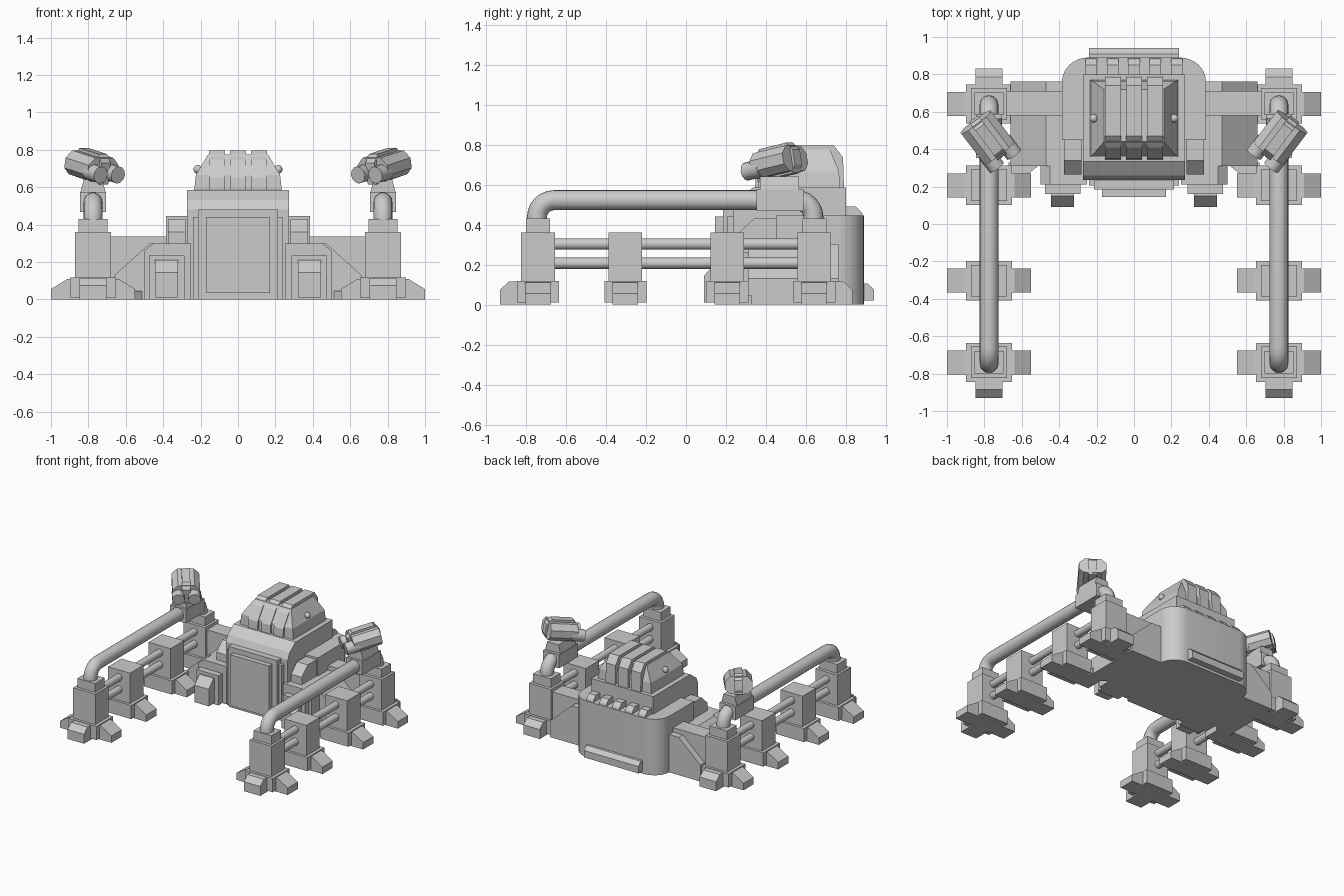
import bpy, bmesh, math
from mathutils import Matrix, Vector

if "Cube" in bpy.data.objects:
    bpy.data.objects.remove(bpy.data.objects["Cube"])


def finish(name, bm, mtx=None, smooth=False):
    bmesh.ops.recalc_face_normals(bm, faces=bm.faces)
    me = bpy.data.meshes.new(name)
    if mtx:
        bm.transform(mtx)
    bm.to_mesh(me)
    bm.free()
    ob = bpy.data.objects.new(name, me)
    bpy.context.collection.objects.link(ob)
    if smooth:
        bpy.ops.object.select_all(action='DESELECT')
        ob.select_set(True)
        bpy.context.view_layer.objects.active = ob
        bpy.ops.object.shade_smooth_by_angle(angle=math.radians(35))
    return ob


def prism(name, axis, pts, a, b, mtx=None, smooth=False):
    """Extrude a 2D outline along an axis from a to b."""
    put = {'x': lambda p, t: (t, p[0], p[1]),
           'y': lambda p, t: (p[0], t, p[1]),
           'z': lambda p, t: (p[0], p[1], t)}[axis]
    bm = bmesh.new()
    lo = [bm.verts.new(put(p, a)) for p in pts]
    hi = [bm.verts.new(put(p, b)) for p in pts]
    bm.faces.new(lo)
    bm.faces.new(hi)
    n = len(pts)
    for i in range(n):
        j = (i + 1) % n
        bm.faces.new((lo[i], lo[j], hi[j], hi[i]))
    return finish(name, bm, mtx, smooth)


def box(name, x0, x1, y0, y1, z0, z1, mtx=None):
    return prism(name, 'z', [(x0, y0), (x1, y0), (x1, y1), (x0, y1)], z0, z1, mtx)


def loft(name, rings):
    """Stack of rectangles (hx, y0, y1, z)."""
    bm = bmesh.new()
    vs = [[bm.verts.new(c) for c in ((-h, a, z), (h, a, z), (h, b, z), (-h, b, z))]
          for h, a, b, z in rings]
    bm.faces.new(vs[0])
    bm.faces.new(vs[-1])
    for p, q in zip(vs, vs[1:]):
        for i in range(4):
            j = (i + 1) % 4
            bm.faces.new((p[i], p[j], q[j], q[i]))
    return finish(name, bm)


def rod(name, a, b, r, mtx=None, segs=20):
    a, b = Vector(a), Vector(b)
    d = b - a
    bm = bmesh.new()
    m = Matrix.Translation((a + b) / 2) @ d.to_track_quat('Z', 'Y').to_matrix().to_4x4()
    bmesh.ops.create_cone(bm, cap_ends=True, segments=segs, radius1=r, radius2=r,
                          depth=d.length, matrix=m)
    return finish(name, bm, mtx, True)


def pipe(name, x, r=0.05, segs=20):
    """Handrail bent down at both ends, swept in the yz plane."""
    y0, y1, zt, br = -0.745, 0.637, 0.522, 0.085
    path = [(y0, 0.42, 0)]
    for i in range(7):
        t = i / 6 * math.pi / 2
        path.append((y0 + br - br * math.cos(t), zt - br + br * math.sin(t), t))
    for i in range(7):
        t = math.pi / 2 + i / 6 * math.pi / 2
        path.append((y1 - br - br * math.cos(t), zt - br + br * math.sin(t), t))
    path.append((y1, 0.42, math.pi))
    bm = bmesh.new()
    rings = []
    for y, z, t in path:
        n = (-math.cos(t), math.sin(t))
        rings.append([bm.verts.new((x + r * math.cos(k * math.tau / segs),
                                    y + n[0] * r * math.sin(k * math.tau / segs),
                                    z + n[1] * r * math.sin(k * math.tau / segs)))
                      for k in range(segs)])
    for p, q in zip(rings, rings[1:]):
        for i in range(segs):
            j = (i + 1) % segs
            bm.faces.new((p[i], p[j], q[j], q[i]))
    bm.faces.new(rings[0])
    bm.faces.new(rings[-1])
    return finish(name, bm, None, True)


# rear hull with rounded back corners
outline = [(-0.385, 0.45), (0.385, 0.45)]
arc = [(0.245 + 0.14 * math.cos(i / 8 * math.pi / 2), 0.76 + 0.13 * math.sin(i / 8 * math.pi / 2))
       for i in range(9)]
outline += arc + [(-x, y) for x, y in reversed(arc)]
prism('rear_hull', 'z', outline, 0, 0.445, None, True)
prism('rear_bumper', 'x', [(0.88, 0.02), (0.94, 0.02), (0.94, 0.075), (0.91, 0.105), (0.88, 0.105)],
      -0.24, 0.24)
for i in range(5):
    x = (i - 2) * 0.114
    prism('rear_rib', 'x', [(0.79, 0.44), (0.885, 0.44), (0.88, 0.46), (0.85, 0.49), (0.79, 0.49)],
          x - 0.031, x + 0.031)

# central block, door frame and door
prism('main_block', 'x', [(0.235, 0), (0.235, 0.48), (0.26, 0.53), (0.335, 0.585), (0.80, 0.585),
                          (0.80, 0)], -0.272, 0.272)
box('door_frame', -0.215, 0.215, 0.185, 0.25, 0, 0.48)
box('door_surround', -0.24, 0.24, 0.205, 0.25, 0, 0.44)
box('front_door', -0.17, 0.17, 0.145, 0.2, 0.035, 0.44)

# roof turret with three fins
loft('turret_core', [(0.235, 0.36, 0.77, 0.58), (0.225, 0.365, 0.765, 0.665),
                     (0.16, 0.44, 0.72, 0.775)])
for x in (-0.112, 0, 0.112):
    prism('turret_fin', 'x', [(0.345, 0.58), (0.35, 0.65), (0.41, 0.745), (0.47, 0.795),
                              (0.74, 0.795), (0.785, 0.735), (0.79, 0.58)], x - 0.042, x + 0.042)

for s in (-1, 1):
    X = s * 0.775
    # turret side studs
    bm = bmesh.new()
    bmesh.ops.create_uvsphere(bm, u_segments=12, v_segments=8, radius=0.023,
                              matrix=Matrix.Translation((s * 0.215, 0.565, 0.695)))
    finish('turret_stud', bm, None, True)

    # front side blocks
    prism('side_block', 'y', [(s * 0.25, 0), (s * 0.5, 0), (s * 0.5, 0.26), (s * 0.45, 0.3),
                              (s * 0.25, 0.3)], 0.21, 0.5)
    box('side_frame', s * 0.285, s * 0.475, 0.16, 0.22, 0, 0.235)
    prism('side_door', 'x', [(0.17, 0.01), (0.09, 0.01), (0.09, 0.145), (0.15, 0.21), (0.17, 0.21)],
          s * 0.32, s * 0.445)
    prism('shoulder', 'x', [(0.5, 0.25), (0.265, 0.25), (0.265, 0.36), (0.34, 0.43), (0.5, 0.43)],
          s * 0.28, s * 0.375)

    # wings and walls joining hull to pylons
    prism('wing', 'y', [(s * 0.25, 0), (s * 0.66, 0), (s * 0.66, 0.13), (s * 0.47, 0.3),
                        (s * 0.25, 0.3)], 0.31, 0.762)
    box('wing_wall', s * 0.36, s * 0.7, 0.58, 0.71, 0.1, 0.335)
    prism('wing_base', 'z', [(s * 0.67, 0.18), (s * 0.49, 0.33), (s * 0.67, 0.33)], 0, 0.045)

    # pylons with splayed feet
    for y, end in ((-0.74, -1), (-0.303, 0), (0.207, 0), (0.642, 1)):
        box('pylon_base', X - 0.122, X + 0.122, y - 0.105, y + 0.105, 0.01, 0.118)
        box('pylon', X - 0.097, X + 0.097, y - 0.084, y + 0.084, 0.1, 0.36)
        for d in (-1, 1):
            prism('pylon_foot', 'y', [(X, 0), (X + d * 0.225, 0), (X + d * 0.225, 0.055),
                                      (X + d * 0.135, 0.11), (X, 0.11)], y - 0.064, y + 0.064)
        if end:
            prism('pylon_foot_end', 'x', [(y, 0), (y + end * 0.19, 0), (y + end * 0.19, 0.075),
                                          (y + end * 0.145, 0.115), (y, 0.115)], X - 0.072, X + 0.072)
            box('pylon_cap', X - 0.078, X + 0.078, y - 0.06, y + 0.06, 0.35, 0.43)

    # rails
    for z in (0.303, 0.207):
        rod('side_rail', (X, -0.7, z), (X, 0.6, z), 0.028)
    pipe('top_pipe', X)

    # gun mount
    box('gun_clamp', X - 0.07, X + 0.07, 0.352, 0.587, 0.468, 0.575)
    prism('gun_mount', 'y', [(X - 0.068, 0.57), (X + 0.068, 0.57), (X + 0.05, 0.64),
                             (X - 0.05, 0.64)], 0.37, 0.565)
    # twin-barrel gun, turned inward and tipped down
    m = (Matrix.Translation((X, 0.452, 0.705)) @ Matrix.Rotation(-s * math.radians(37), 4, 'Z')
         @ Matrix.Rotation(math.radians(11), 4, 'X'))
    prism('gun_body', 'y', [(-0.065, -0.06), (0.065, -0.06), (0.1, -0.025), (0.1, 0.03),
                            (0.06, 0.07), (-0.06, 0.07), (-0.1, 0.03), (-0.1, -0.025)],
          -0.09, 0.12, m)
    prism('gun_ridge', 'x', [(-0.11, -0.07), (0.11, -0.07), (0.135, -0.03), (0.135, 0.045),
                             (0.1, 0.087), (-0.07, 0.087), (-0.11, 0.045)], -0.03, 0.03, m)
    for d in (-1, 1):
        rod('gun_barrel', (d * 0.058, -0.15, -0.012), (d * 0.058, -0.05, -0.012), 0.046, m, 12)
